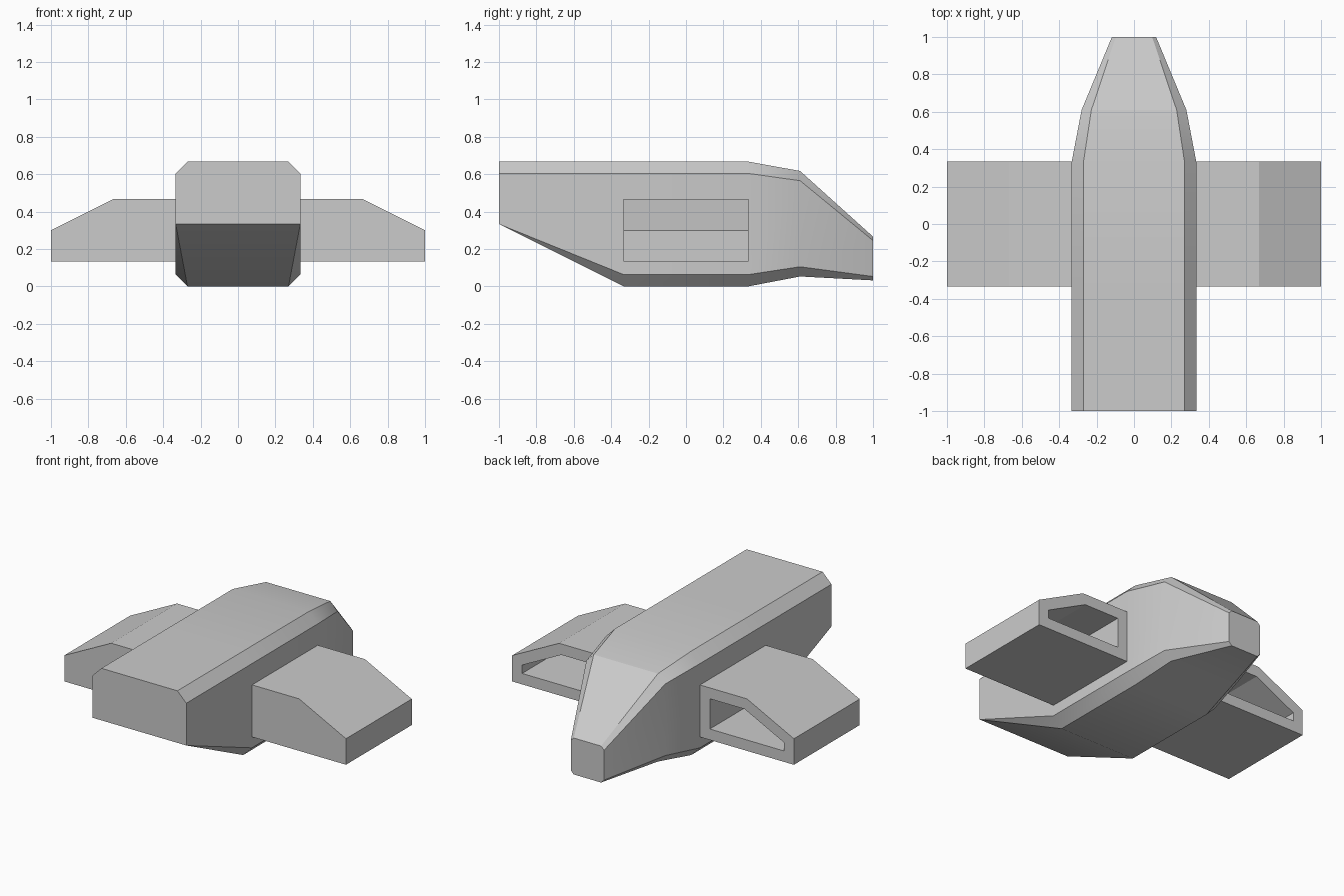
import bpy, bmesh, math

if "Cube" in bpy.data.objects:
    bpy.data.objects.remove(bpy.data.objects["Cube"])


def finish(bm, name):
    mesh = bpy.data.meshes.new(name)
    bm.to_mesh(mesh)
    bm.free()
    obj = bpy.data.objects.new(name, mesh)
    bpy.context.collection.objects.link(obj)
    return obj


def section(y, w, z0, z1, top, bottom):
    """Rectangle with bevelled corners; top / bottom are (dx, dz) bevels."""
    (tx, tz), (bx, bz) = top, bottom
    half = [(w - bx, z0), (w, z0 + bz), (w, z1 - tz), (w - tx, z1)]
    ring = half + [(-x, z) for x, z in reversed(half)]
    return [(x, y, z) for x, z in ring]


# Hull: bevelled cross-sections from the blunt front to the tapered nose
C = 0.063
rings = [
    section(-1.0, 0.333, 0.333, 0.667, (C, C), (0, 0)),
    section(-0.333, 0.333, 0.0, 0.667, (C, C), (C, C)),
    section(0.333, 0.333, 0.0, 0.667, (C, C), (C, C)),
    section(0.61, 0.28, 0.053, 0.617, (0.052, 0.052), (0.052, 0.052)),
    section(1.0, 0.118, 0.032, 0.266, (0.021, 0.021), (0.021, 0.021)),
]
bm = bmesh.new()
loops = [[bm.verts.new(p) for p in ring] for ring in rings]
for a, b in zip(loops, loops[1:]):
    for i in range(8):
        j = (i + 1) % 8
        bm.faces.new((a[i], a[j], b[j], b[i]))
bm.faces.new(loops[0])
bm.faces.new(loops[-1])
bmesh.ops.remove_doubles(bm, verts=bm.verts, dist=0.0005)
bmesh.ops.recalc_face_normals(bm, faces=bm.faces)
hull = finish(bm, "hull")
bpy.context.view_layer.objects.active = hull
hull.select_set(True)
bpy.ops.object.shade_smooth_by_angle(angle=math.radians(30))

# Wings: extruded profile, hollowed from the back, mirrored in x
profile = [(0.333, 0.133), (1.0, 0.133), (1.0, 0.30), (0.667, 0.467), (0.333, 0.467)]
bm = bmesh.new()
face = bm.faces.new([bm.verts.new((x, -0.333, z)) for x, z in profile])
ext = bmesh.ops.extrude_face_region(bm, geom=[face], use_keep_orig=True)["geom"]
bmesh.ops.translate(bm, vec=(0, 0.667, 0),
                    verts=[g for g in ext if isinstance(g, bmesh.types.BMVert)])
bmesh.ops.recalc_face_normals(bm, faces=bm.faces)
back = max(bm.faces, key=lambda f: f.calc_center_median().y)
bmesh.ops.inset_individual(bm, faces=[back], thickness=0.07, use_even_offset=True)
bmesh.ops.inset_individual(bm, faces=[back], thickness=0.0, depth=-0.6)
wings = finish(bm, "wings")
wings.modifiers.new("mirror", 'MIRROR').use_axis = (True, False, False)
